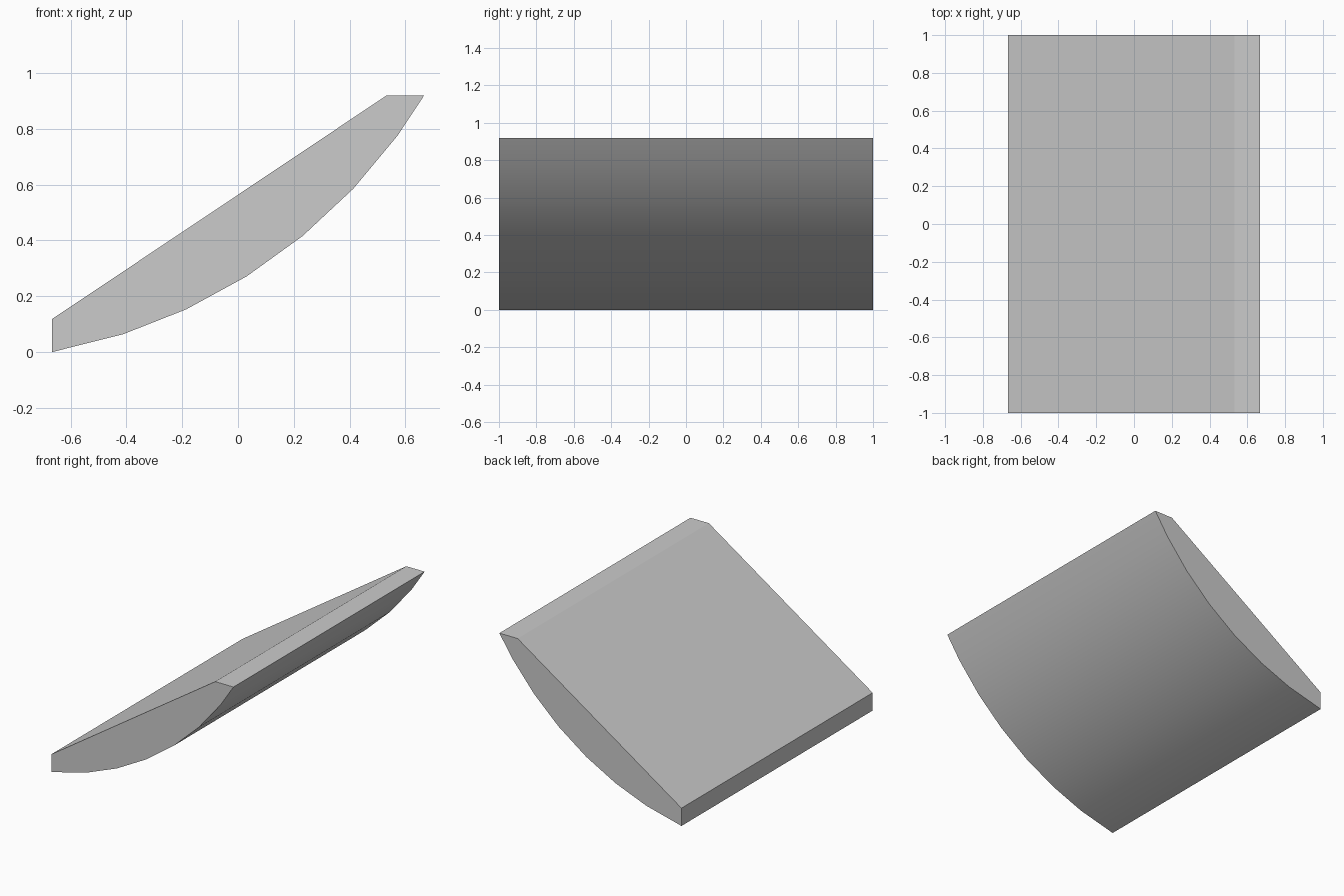
import bpy, bmesh
from math import sin, cos, radians

if "Cube" in bpy.data.objects:
    bpy.data.objects.remove(bpy.data.objects["Cube"])

# Side profile: slanted flat face with clipped ends, and a circular arc beneath
CX, CZ, R = -1.02, 1.94, 1.972
profile = [(0.667, 0.92), (0.533, 0.92), (-0.667, 0.118), (-0.667, 0.0)]
profile += [(CX + R * sin(radians(a)), CZ - R * cos(radians(a)))
            for a in (18, 25, 32.2, 39.4, 46.6, 53.8)]

# Curved wedge: profile extruded across the full depth
bm = bmesh.new()
face = bm.faces.new([bm.verts.new((x, -1, z)) for x, z in profile])
ext = bmesh.ops.extrude_face_region(bm, geom=[face], use_keep_orig=True)
bmesh.ops.translate(bm, vec=(0, 2, 0),
                    verts=[g for g in ext["geom"] if isinstance(g, bmesh.types.BMVert)])
bmesh.ops.recalc_face_normals(bm, faces=bm.faces)
mesh = bpy.data.meshes.new("curved_wedge")
bm.to_mesh(mesh)
bm.free()
wedge = bpy.data.objects.new("curved_wedge", mesh)
bpy.context.collection.objects.link(wedge)

# Smooth underside, crisp borders
bpy.context.view_layer.objects.active = wedge
wedge.select_set(True)
bpy.ops.object.shade_smooth_by_angle(angle=radians(25))
